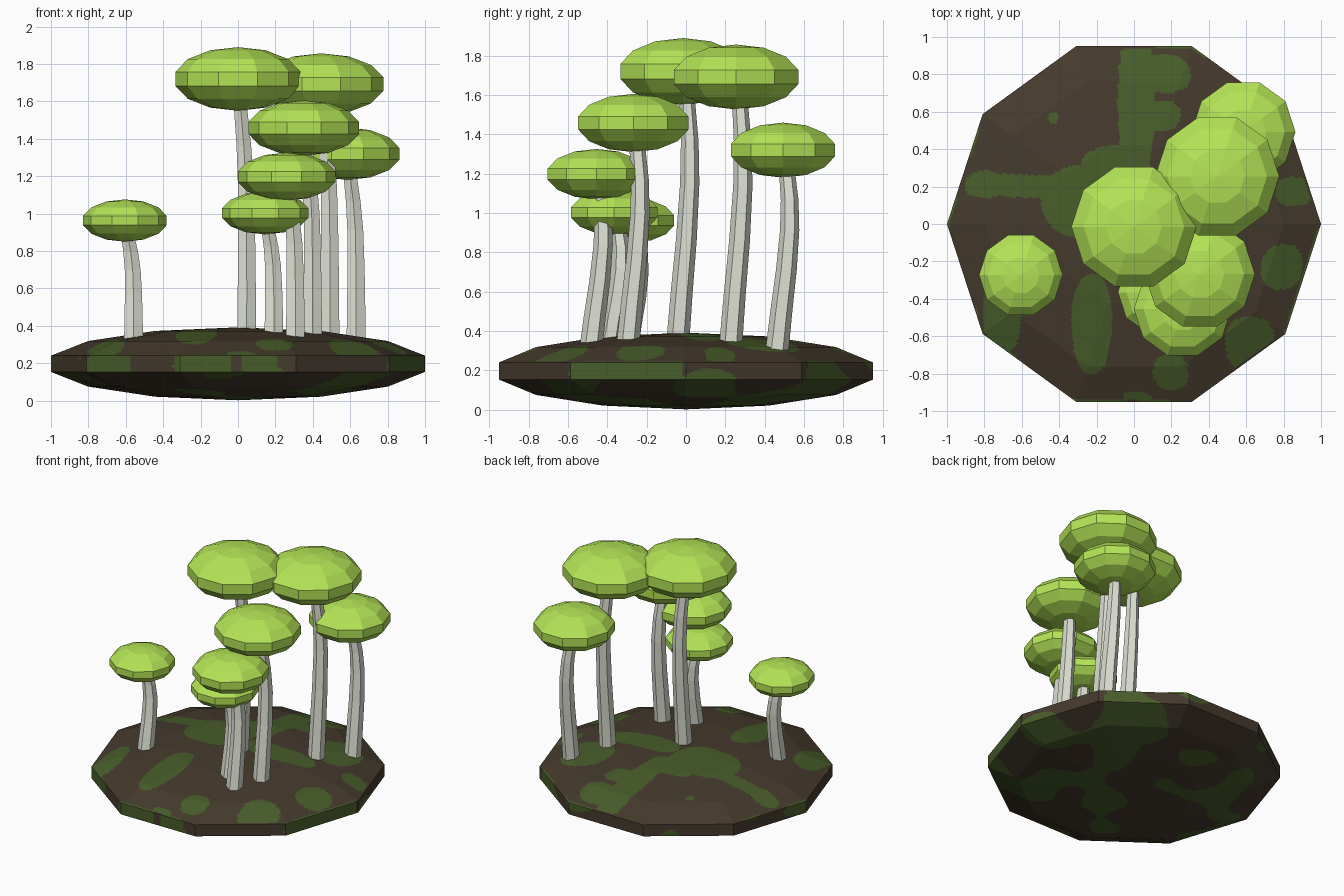
import bpy, bmesh, math
from mathutils import Vector, noise

if "Cube" in bpy.data.objects:
    bpy.data.objects.remove(bpy.data.objects["Cube"])


def material(name, hex_code):
    lin = []
    for i in (0, 2, 4):
        c = int(hex_code[i:i + 2], 16) / 255
        lin.append(c / 12.92 if c <= 0.04045 else ((c + 0.055) / 1.055) ** 2.4)
    m = bpy.data.materials.new(name)
    m.diffuse_color = (*lin, 1)
    m.use_nodes = True
    m.node_tree.nodes["Principled BSDF"].inputs["Base Color"].default_value = m.diffuse_color
    return m


LIME = material("lime_cap", "B3E456")
PALE = material("pale_stem", "DDE0D3")
SOIL = material("brown_soil", "453A2D")
MOSS = material("moss_green", "475C2A")


def add_object(name, bm, *mats):
    bmesh.ops.recalc_face_normals(bm, faces=bm.faces)
    me = bpy.data.meshes.new(name)
    bm.to_mesh(me)
    bm.free()
    for m in mats:
        me.materials.append(m)
    ob = bpy.data.objects.new(name, me)
    bpy.context.collection.objects.link(ob)
    return ob


def lens(cx, cy, cz, r, hh):
    """Flattened ten-sided ball with seven rings, corners on +-x."""
    bm = bmesh.new()
    bmesh.ops.create_uvsphere(bm, u_segments=10, v_segments=7, radius=1)
    s = r / math.cos(math.pi / 14)
    for v in bm.verts:
        v.co = Vector((cx + v.co.y * s, cy - v.co.x * s, cz + v.co.z * hh))
    return bm


# Ground disc: moss patches on the top as (x, y, half width, half depth)
PATCHES = [
    (0.01, 0.64, 0.10, 0.38), (0.17, 0.80, 0.13, 0.10), (0.14, 0.58, 0.11, 0.08),
    (-0.55, 0.21, 0.34, 0.06), (-0.25, 0.12, 0.24, 0.20), (-0.80, 0.21, 0.10, 0.07),
    (-0.10, 0.30, 0.18, 0.12), (-0.23, -0.54, 0.11, 0.26), (-0.71, -0.50, 0.10, 0.20),
    (0.79, -0.23, 0.10, 0.12), (0.20, -0.79, 0.09, 0.10), (0.62, -0.64, 0.13, 0.15),
    (0.01, -0.94, 0.08, 0.04), (0.28, 0.08, 0.28, 0.10), (0.55, 0.38, 0.18, 0.18),
    (-0.42, 0.58, 0.03, 0.03), (0.86, 0.18, 0.10, 0.08),
]
# Moss along the front rim, as ranges of x
FRONT_RIM = [(-0.80, -0.60), (-0.31, -0.06), (0.05, 0.22), (0.81, 1.0)]


def is_moss(p):
    if p.z > 0.245:
        wob = 0.02 * noise.noise(p * 4)
        return any(abs((p.x - x + wob) / w) ** 2.4 + abs((p.y - y + wob) / d) ** 2.4 < 1
                   for x, y, w, d in PATCHES)
    if p.z > 0.15 and p.y < -0.02:
        wob = 0.08 * noise.noise(p * 9)
        return any(a < p.x + wob < b for a, b in FRONT_RIM)
    return noise.noise(Vector((p.x * 2.8, p.y * 2.8, p.z * 5)) + Vector((4.3, 1.7, 2.9))) > 0.06


bm = lens(0, 0, 0.197, 1.0, 0.195)
bmesh.ops.subdivide_edges(bm, edges=bm.edges[:], cuts=31, use_grid_fill=True)
for f in bm.faces:
    f.material_index = int(is_moss(f.calc_center_median()))
add_object("ground_disc", bm, SOIL, MOSS)

# Stem bend: (fraction of height, x offset, y offset, radius), relative to the cap
BEND = [(0, 0.046, -0.03, 0.059), (0.2, 0.047, -0.008, 0.056), (0.4, 0.046, 0.017, 0.053),
        (0.6, 0.042, 0.034, 0.049), (0.75, 0.031, 0.034, 0.045), (0.88, 0.015, 0.022, 0.041),
        (1, 0.0, 0.0, 0.036)]


def stem(cx, cy, z0, z1):
    bm = bmesh.new()
    rings = []
    for t, dx, dy, r in BEND:
        rings.append([bm.verts.new((cx + dx + r * math.sin(k * math.pi / 3),
                                    cy + dy + r * math.cos(k * math.pi / 3),
                                    z0 + t * (z1 - z0))) for k in range(6)])
    for a, b in zip(rings, rings[1:]):
        for k in range(6):
            j = (k + 1) % 6
            bm.faces.new((a[k], a[j], b[j], b[k]))
    bm.faces.new(rings[0])
    bm.faces.new(rings[-1])
    return bm


# Mushrooms: cap centre x, y, z, radius, half height
MUSHROOMS = [
    (0.00, -0.015, 1.72, 0.335, 0.170),
    (0.445, 0.255, 1.692, 0.332, 0.165),
    (0.352, -0.268, 1.458, 0.295, 0.148),
    (0.585, 0.493, 1.32, 0.278, 0.140),
    (0.26, -0.455, 1.198, 0.261, 0.128),
    (0.145, -0.365, 1.003, 0.231, 0.114),
    (-0.605, -0.273, 0.963, 0.224, 0.113),
]
for i, (x, y, z, r, hh) in enumerate(MUSHROOMS, 1):
    add_object(f"mushroom_cap_{i}", lens(x, y, z, r, hh), LIME)
    add_object(f"mushroom_stem_{i}", stem(x, y, 0.30, z), PALE)
